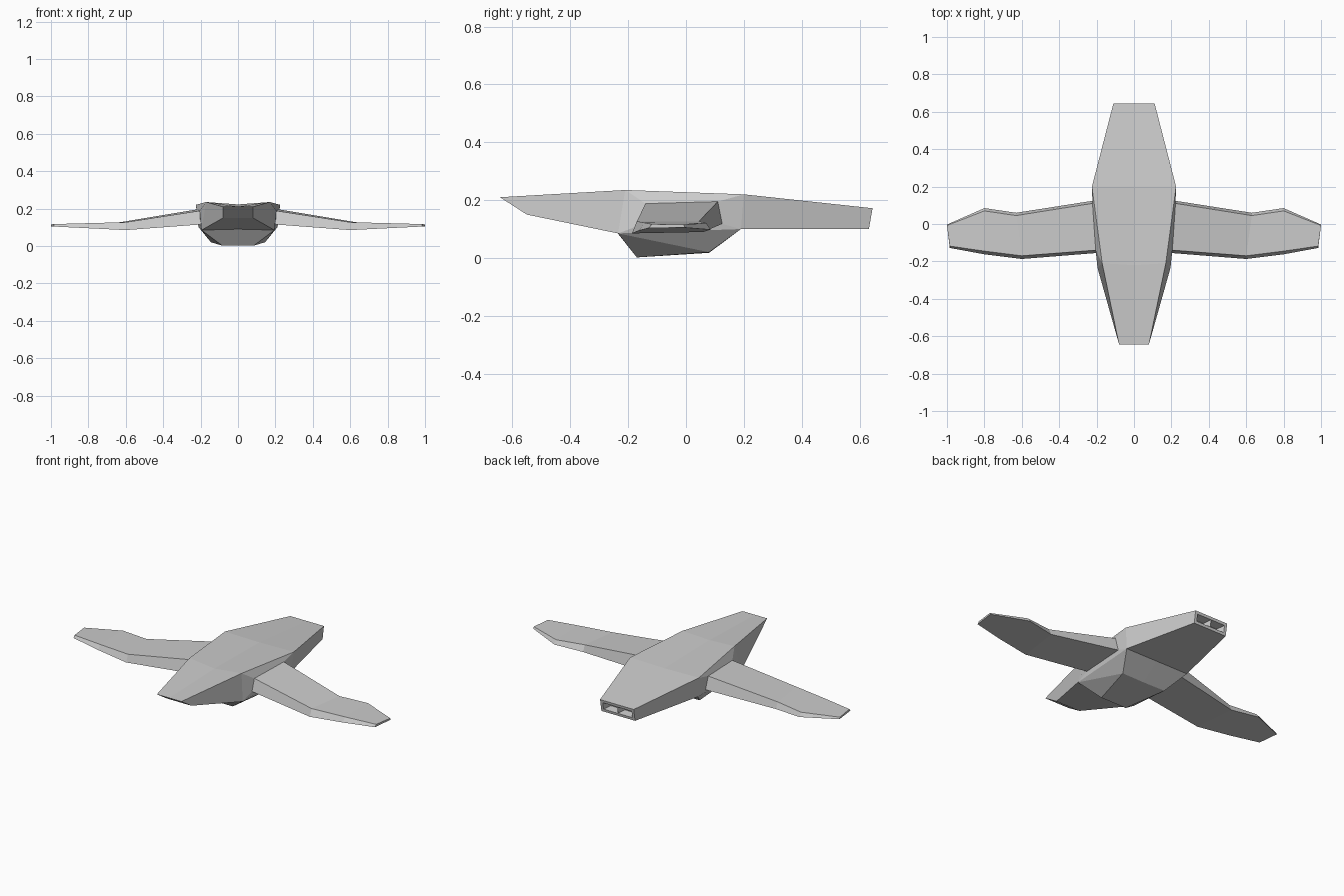
import bpy, bmesh
from mathutils import Vector

if "Cube" in bpy.data.objects:
    bpy.data.objects.remove(bpy.data.objects["Cube"])


def mirrored_part(name, points, faces, extra=None):
    """Make a half mesh from named points, then mirror it across x = 0."""
    bm = bmesh.new()
    v = {k: bm.verts.new(p) for k, p in points.items()}
    made = [bm.faces.new([v[k] for k in f]) for f in faces]
    bmesh.ops.recalc_face_normals(bm, faces=made)
    if extra:
        extra(bm, made)
    me = bpy.data.meshes.new(name)
    bm.to_mesh(me)
    bm.free()
    ob = bpy.data.objects.new(name, me)
    bpy.context.collection.objects.link(ob)
    m = ob.modifiers.new("mirror", 'MIRROR')
    m.merge_threshold = 0.0005
    return ob


# Wing sections: upper front, upper rear, lower rear, lower front
wing_sections = [
    [(.205, -.14, .188), (.222, .11, .195), (.215, .125, .118), (.2, -.155, .115)],
    [(.60, -.17, .127), (.63, .045, .127), (.63, .06, .09), (.60, -.187, .085)],
    [(.80, -.145, .122), (.80, .07, .121), (.80, .085, .098), (.80, -.162, .095)],
    [(.985, -.118, .117), (1.0, -.008, .115), (1.0, -.003, .105), (.985, -.128, .104)],
]
wp = {(i, j): p for i, sec in enumerate(wing_sections) for j, p in enumerate(sec)}
wf = [[(i, j), (i, (j + 1) % 4), (i + 1, (j + 1) % 4), (i + 1, j)]
      for i in range(3) for j in range(4)]
wf.append([(3, j) for j in range(4)])
mirrored_part("wings", wp, wf)

# Hull: stations from nose to tail, each with deck centre, deck edge,
# lower edge and lower centre
stations = [
    [(0, -.643, .21), (.08, -.643, .21), (.08, -.55, .15), (0, -.55, .15)],
    [(0, -.22, .222), (.17, -.21, .235), (.195, -.235, .085), (0, -.24, .09)],
    [(0, .20, .216), (.225, .20, .22), (.21, .19, .1), (0, .19, .1)],
    [(0, .645, .172), (.11, .645, .172), (.11, .632, .1), (0, .632, .1)],
]
hp = {(i, j): p for i, st in enumerate(stations) for j, p in enumerate(st)}
hf = [[(i, j), (i, j + 1), (i + 1, j + 1), (i + 1, j)]
      for i in range(3) for j in range(3) if not (i == 1 and j > 0)]
hf.append([(0, j) for j in range(4)])

# Side panels framing the wing root
hp.update({("w", j): p for j, p in enumerate(wing_sections[0])})
frame = [(1, 1), (2, 1), (2, 2), (1, 2)]
for j in range(4):
    k = (j + 1) % 4
    hf.append([frame[j], frame[k], ("w", k), ("w", j)])

# Belly pod below the hull
hp.update({"f0": (0, -.17, .002), "f1": (.085, -.17, .002),
           "r0": (0, .08, .018), "r1": (.145, .08, .02)})
hf += [[(1, 3), (1, 2), "f1", "f0"], ["f0", "f1", "r1", "r0"],
       ["r0", "r1", (2, 2), (2, 3)],
       [(1, 2), "r1", "f1"], [(1, 2), (2, 2), "r1"]]
hf.append([(3, j) for j in range(4)])


def exhaust(bm, made):
    """Sink a tapered exhaust port into the tail face."""
    tail = made[-1]
    bmesh.ops.inset_region(bm, faces=[tail], thickness=.016, use_even_offset=True)
    new = bmesh.ops.extrude_discrete_faces(bm, faces=[tail])["faces"][0]
    mid = new.calc_center_median()
    for vert in new.verts:
        vert.co = mid + (vert.co - mid) * .75 + Vector((0, -.05, 0))


mirrored_part("hull", hp, hf, exhaust)
